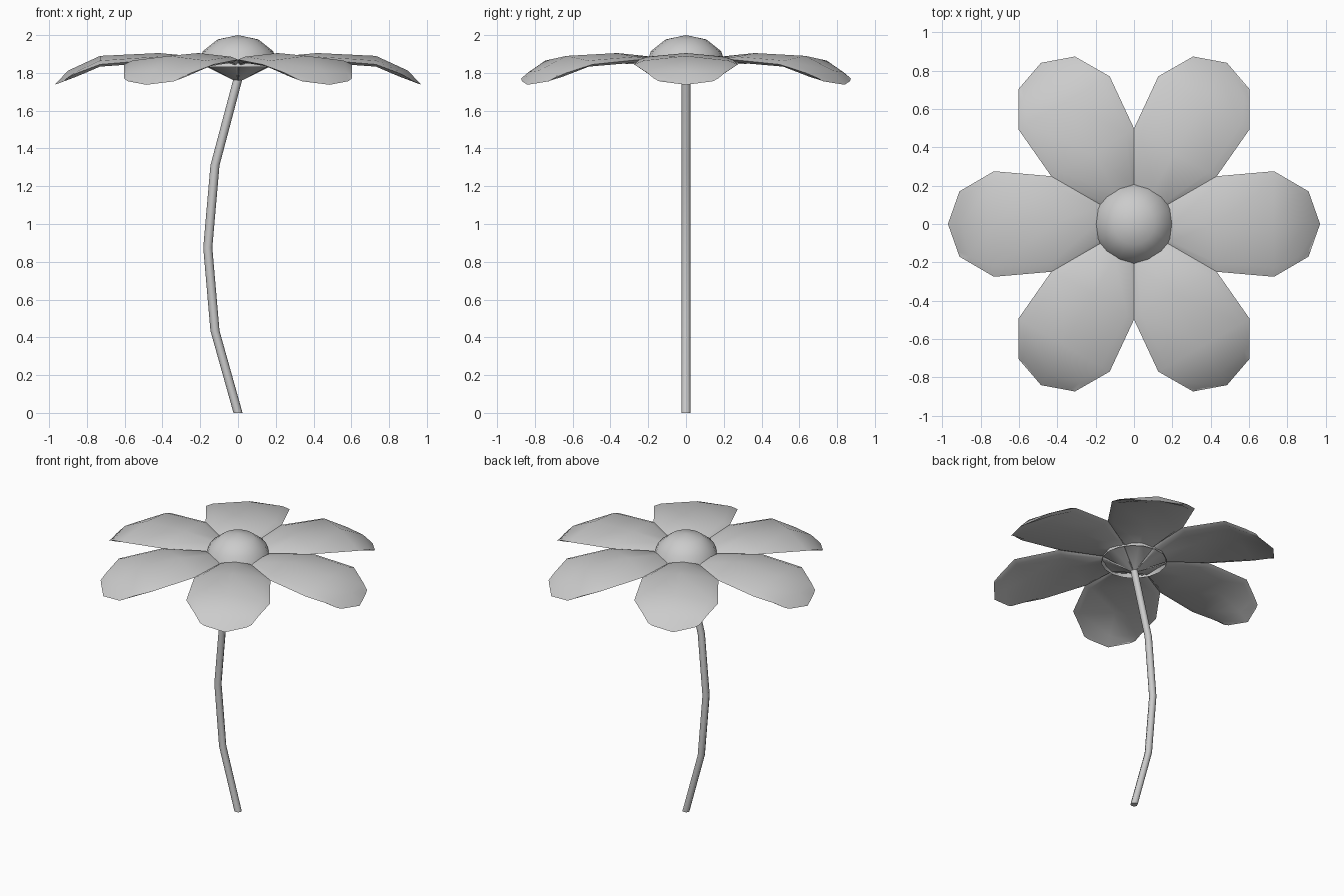
import bpy, bmesh
from math import sin, cos, pi, radians

if "Cube" in bpy.data.objects:
    bpy.data.objects.remove(bpy.data.objects["Cube"])


def make_object(name, bm, angle=50):
    bmesh.ops.remove_doubles(bm, verts=bm.verts, dist=0.0005)
    bmesh.ops.recalc_face_normals(bm, faces=bm.faces)
    mesh = bpy.data.meshes.new(name)
    bm.to_mesh(mesh)
    bm.free()
    ob = bpy.data.objects.new(name, mesh)
    bpy.context.collection.objects.link(ob)
    bpy.ops.object.select_all(action='DESELECT')
    ob.select_set(True)
    bpy.context.view_layer.objects.active = ob
    bpy.ops.object.shade_smooth_by_angle(angle=radians(angle))
    return ob


def loft(rings, cap_start=False, cap_end=False):
    """Skin a list of closed rings of points."""
    bm = bmesh.new()
    vs = [[bm.verts.new(p) for p in ring] for ring in rings]
    n = len(rings[0])
    for a, b in zip(vs, vs[1:]):
        for i in range(n):
            j = (i + 1) % n
            bm.faces.new((a[i], a[j], b[j], b[i]))
    if cap_start:
        bm.faces.new(vs[0])
    if cap_end:
        bm.faces.new(vs[-1])
    return bm


def circle(x, z, r, n):
    return [(x + r * cos(2 * pi * i / n), r * sin(2 * pi * i / n), z) for i in range(n)]


# Stem: thin bowed tube
path = [(0, 0), (-0.122, 0.435), (-0.16, 0.875), (-0.122, 1.31), (0, 1.77)]
make_object("stem", loft([circle(x, z, 0.024, 8) for x, z in path], True, True))

# Flower centre: open half dome
dome = [(0.215 * cos(radians(e)), 1.83 + 0.17 * sin(radians(e))) for e in (0, 30, 60, 90)]
make_object("flower_centre", loft([circle(0, z, r, 16) for r, z in dome]))

# Petal rows: middle distance, middle height, edge distance, edge half width, edge height, thickness
rows = [
    (0.00, 1.750, 0.00, 0.000, 1.750, 0.000),
    (0.20, 1.885, 0.19, 0.110, 1.860, 0.025),
    (0.42, 1.905, 0.43, 0.249, 1.870, 0.028),
    (0.73, 1.890, 0.73, 0.275, 1.845, 0.028),
    (0.90, 1.812, 0.85, 0.205, 1.800, 0.025),
    (0.97, 1.737, 0.91, 0.170, 1.770, 0.000),
]


def petal_section(mid_r, mid_z, edge_r, half, edge_z, thick):
    def point(f, drop=0):
        a = abs(f)
        return (mid_r + (edge_r - mid_r) * a, half * f,
                mid_z + (edge_z - mid_z) * a ** 3 - drop)
    top = [point(f) for f in (-1, -0.82, 0, 0.82, 1)]
    under = [point(f, thick) for f in (0.86, 0, -0.86)]
    return top + under


# Six petals around the centre
for k in range(6):
    t = k * pi / 3
    rings = [[(x * cos(t) - y * sin(t), x * sin(t) + y * cos(t), z)
              for x, y, z in petal_section(*row)] for row in rows]
    make_object(f"petal_{k + 1}", loft(rings))
